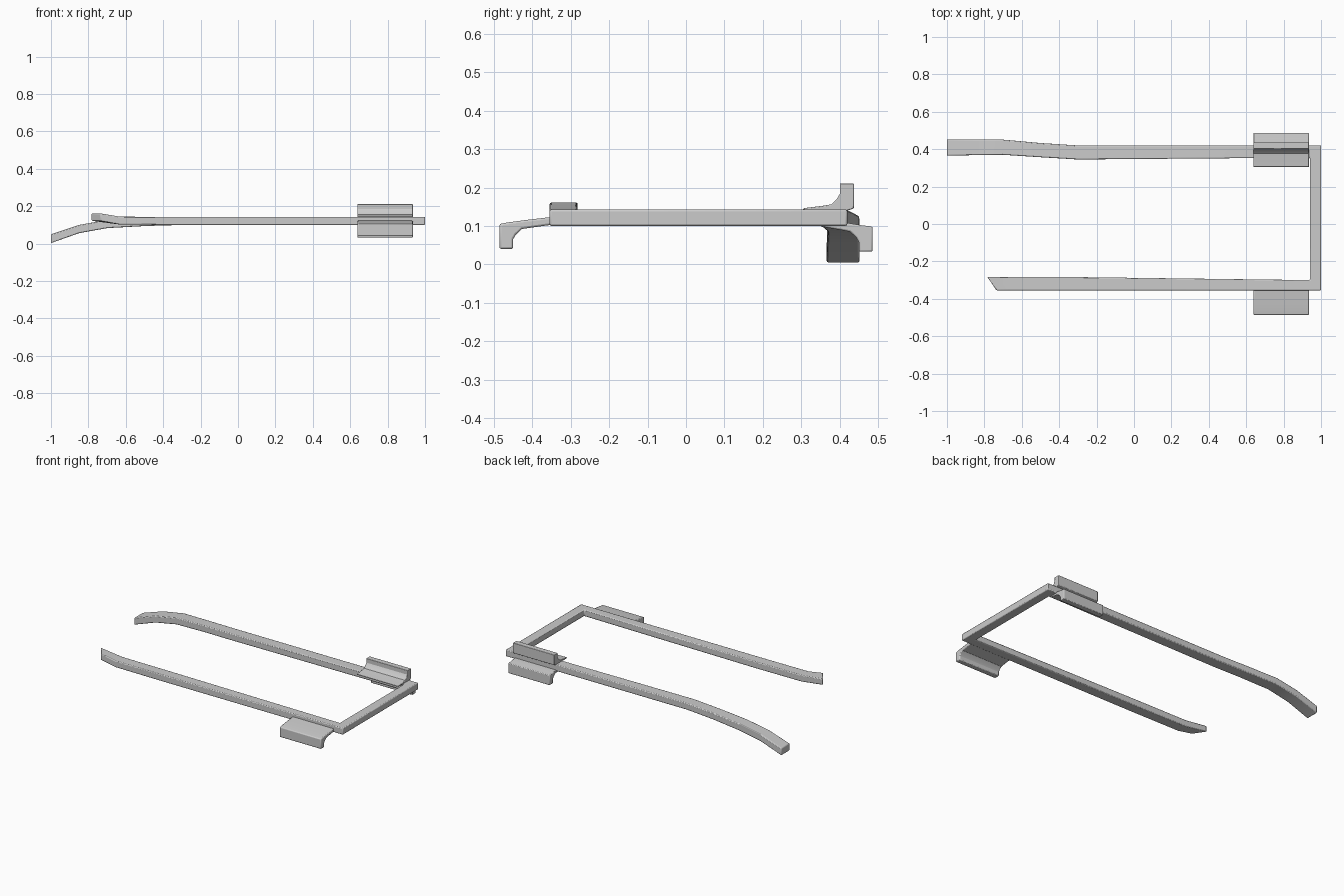
import bpy, bmesh, math


def make_object(name, rings, bevel):
    """Skin a list of equal-length closed rings, cap the ends, soften the edges."""
    bm = bmesh.new()
    loops = [[bm.verts.new(p) for p in ring] for ring in rings]
    n = len(loops[0])
    for a, b in zip(loops, loops[1:]):
        for i in range(n):
            j = (i + 1) % n
            bm.faces.new((a[i], a[j], b[j], b[i]))
    bm.faces.new(loops[0])
    bm.faces.new(loops[-1])
    bmesh.ops.recalc_face_normals(bm, faces=bm.faces)
    mesh = bpy.data.meshes.new(name)
    bm.to_mesh(mesh)
    bm.free()
    ob = bpy.data.objects.new(name, mesh)
    bpy.context.collection.objects.link(ob)
    mod = ob.modifiers.new("edge_bevel", "BEVEL")
    mod.width = bevel
    mod.segments = 2
    mod.limit_method = 'ANGLE'
    mod.angle_limit = math.radians(50)
    bpy.ops.object.select_all(action='DESELECT')
    bpy.context.view_layer.objects.active = ob
    ob.select_set(True)
    bpy.ops.object.shade_smooth_by_angle(angle=math.radians(30))
    return ob


# U-shaped frame: inner x, y, outer x, y, bottom z, top z at each station
stations = [
    (-0.785, -0.282, -0.735, -0.355, 0.122, 0.162),
    (-0.63, -0.283, -0.63, -0.355, 0.102, 0.144),
    (-0.30, -0.284, -0.30, -0.355, 0.10, 0.143),
    (0.94, -0.30, 1.0, -0.355, 0.10, 0.143),
    (0.94, 0.355, 1.0, 0.42, 0.10, 0.143),
    (-0.30, 0.345, -0.30, 0.42, 0.10, 0.143),
    (-0.50, 0.357, -0.50, 0.433, 0.094, 0.137),
    (-0.70, 0.37, -0.70, 0.451, 0.083, 0.127),
    (-0.85, 0.368, -0.85, 0.452, 0.056, 0.10),
    (-1.0, 0.366, -1.0, 0.452, 0.003, 0.05),
]
make_object("u_frame", [
    [(xi, yi, lo), (xi, yi, hi), (xo, yo, hi), (xo, yo, lo)]
    for xi, yi, xo, yo, lo, hi in stations], 0.005)


# Hooked clips: y, z profiles extruded along x
def clip(name, profile):
    make_object(name, [[(x, y, z) for y, z in profile] for x in (0.638, 0.935)], 0.005)


clip("front_clip", [
    (-0.335, 0.125), (-0.42, 0.115), (-0.465, 0.109), (-0.486, 0.105),
    (-0.486, 0.04), (-0.45, 0.04), (-0.45, 0.066), (-0.443, 0.077),
    (-0.427, 0.092), (-0.40, 0.096), (-0.335, 0.105)])
clip("back_upper_clip", [
    (0.305, 0.141), (0.305, 0.146), (0.36, 0.153), (0.378, 0.156),
    (0.393, 0.171), (0.401, 0.184), (0.401, 0.211), (0.437, 0.211),
    (0.437, 0.145), (0.415, 0.139)])
clip("back_lower_clip", [
    (0.36, 0.105), (0.42, 0.108), (0.455, 0.102), (0.486, 0.098),
    (0.486, 0.033), (0.45, 0.033), (0.45, 0.058), (0.443, 0.07),
    (0.427, 0.085), (0.40, 0.09), (0.36, 0.097)])
